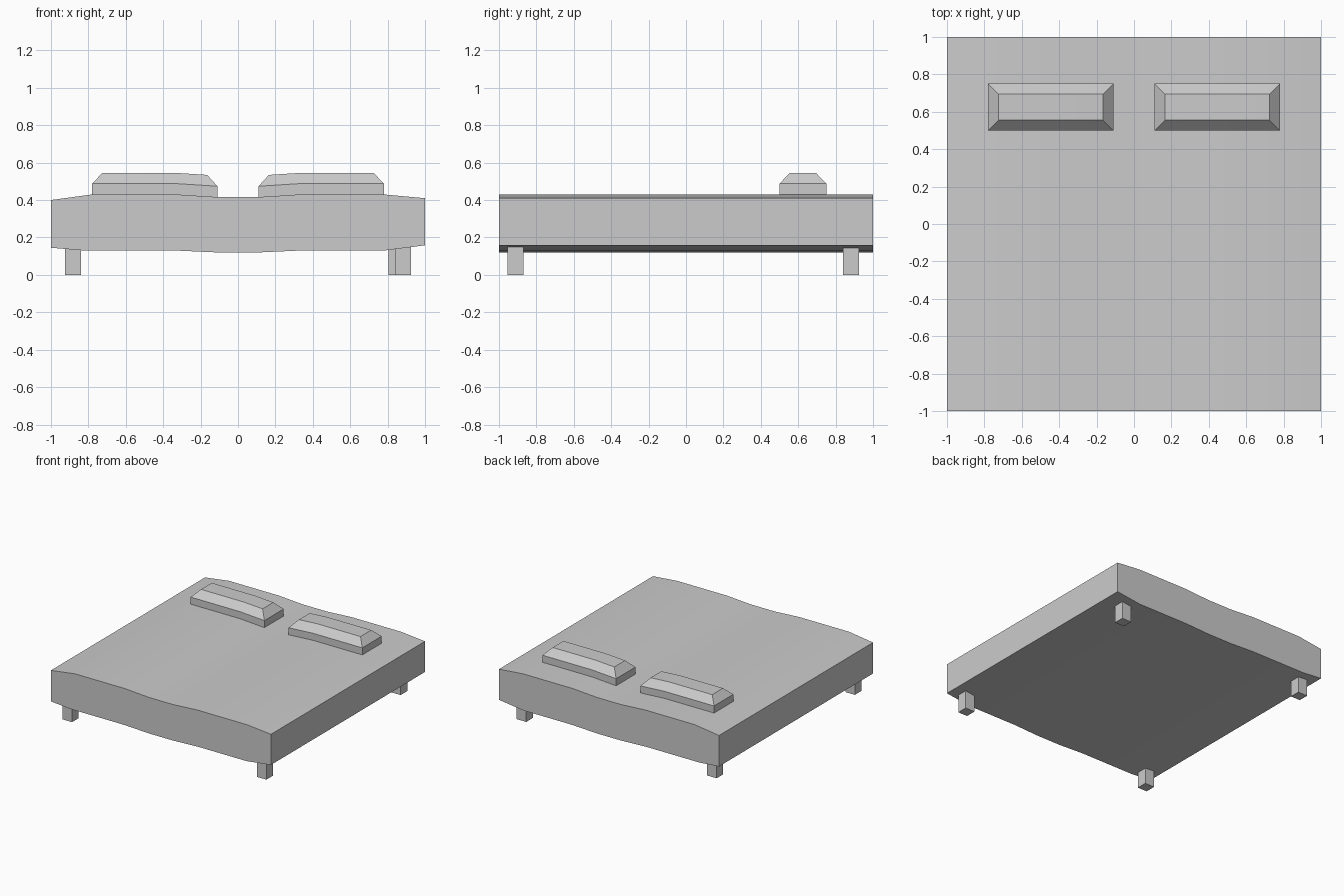
import bpy, bmesh

if "Cube" in bpy.data.objects:
    bpy.data.objects.remove(bpy.data.objects["Cube"])

# Cross-section of the mattress: top and bottom edges as (x, z)
TOP = [(-1, 0.40), (-0.78, 0.43), (-0.33, 0.43), (-0.11, 0.416),
       (0.11, 0.416), (0.33, 0.43), (0.78, 0.43), (1, 0.41)]
BOTTOM = [(-1, 0.145), (-0.82, 0.13), (-0.33, 0.13), (-0.11, 0.12),
          (0.11, 0.12), (0.33, 0.13), (0.78, 0.13), (1, 0.158)]


def top_z(x):
    for (xa, za), (xb, zb) in zip(TOP, TOP[1:]):
        if xa <= x <= xb:
            return za + (zb - za) * (x - xa) / (xb - xa)


def finish(bm, name):
    bmesh.ops.recalc_face_normals(bm, faces=bm.faces)
    mesh = bpy.data.meshes.new(name)
    bm.to_mesh(mesh)
    bm.free()
    obj = bpy.data.objects.new(name, mesh)
    bpy.context.collection.objects.link(obj)
    return obj


def smooth(obj):
    bpy.ops.object.select_all(action='DESELECT')
    obj.select_set(True)
    bpy.context.view_layer.objects.active = obj
    bpy.ops.object.shade_smooth_by_angle(angle=0.35)


# Mattress: wavy strips extruded front to back
bm = bmesh.new()
rows = [[bm.verts.new((x, y, z)) for x, z in edge]
        for edge, y in ((TOP, -1), (TOP, 1), (BOTTOM, 1), (BOTTOM, -1))]
for i in range(4):
    a, b = rows[i], rows[(i + 1) % 4]
    for j in range(len(TOP) - 1):
        bm.faces.new((a[j], a[j + 1], b[j + 1], b[j]))
for k in (0, -1):
    bm.faces.new([r[k] for r in rows])
smooth(finish(bm, "mattress"))

# Pillows: straight rim and bevelled top, following the mattress surface
bm = bmesh.new()
loops = []
for inset, height in ((0, -0.01), (0, 0.058), (0.055, 0.115)):
    xs = [0.11 + inset, 0.33, 0.78 - inset]
    y0, y1 = 0.50 + inset, 0.75 - inset
    pts = [(x, y0) for x in xs] + [(x, y1) for x in reversed(xs)]
    loops.append([bm.verts.new((x, y, top_z(x) + height)) for x, y in pts])
for a, b in zip(loops, loops[1:]):
    for i in range(6):
        j = (i + 1) % 6
        bm.faces.new((a[i], a[j], b[j], b[i]))
for p in (loops[0], loops[-1]):
    bm.faces.new((p[0], p[1], p[4], p[5]))
    bm.faces.new((p[1], p[2], p[3], p[4]))
pillows = finish(bm, "pillows")
pillows.modifiers.new("mirror", 'MIRROR')
smooth(pillows)

# Legs: short square posts, the back right one set slightly inwards
for name, x, y in (("front_left_leg", -0.883, -0.912),
                   ("front_right_leg", 0.883, -0.912),
                   ("back_left_leg", -0.883, 0.882),
                   ("back_right_leg", 0.848, 0.882)):
    bpy.ops.mesh.primitive_cube_add(size=1, location=(x, y, 0.075))
    leg = bpy.context.object
    leg.name = name
    leg.scale = (0.086, 0.086, 0.15)
